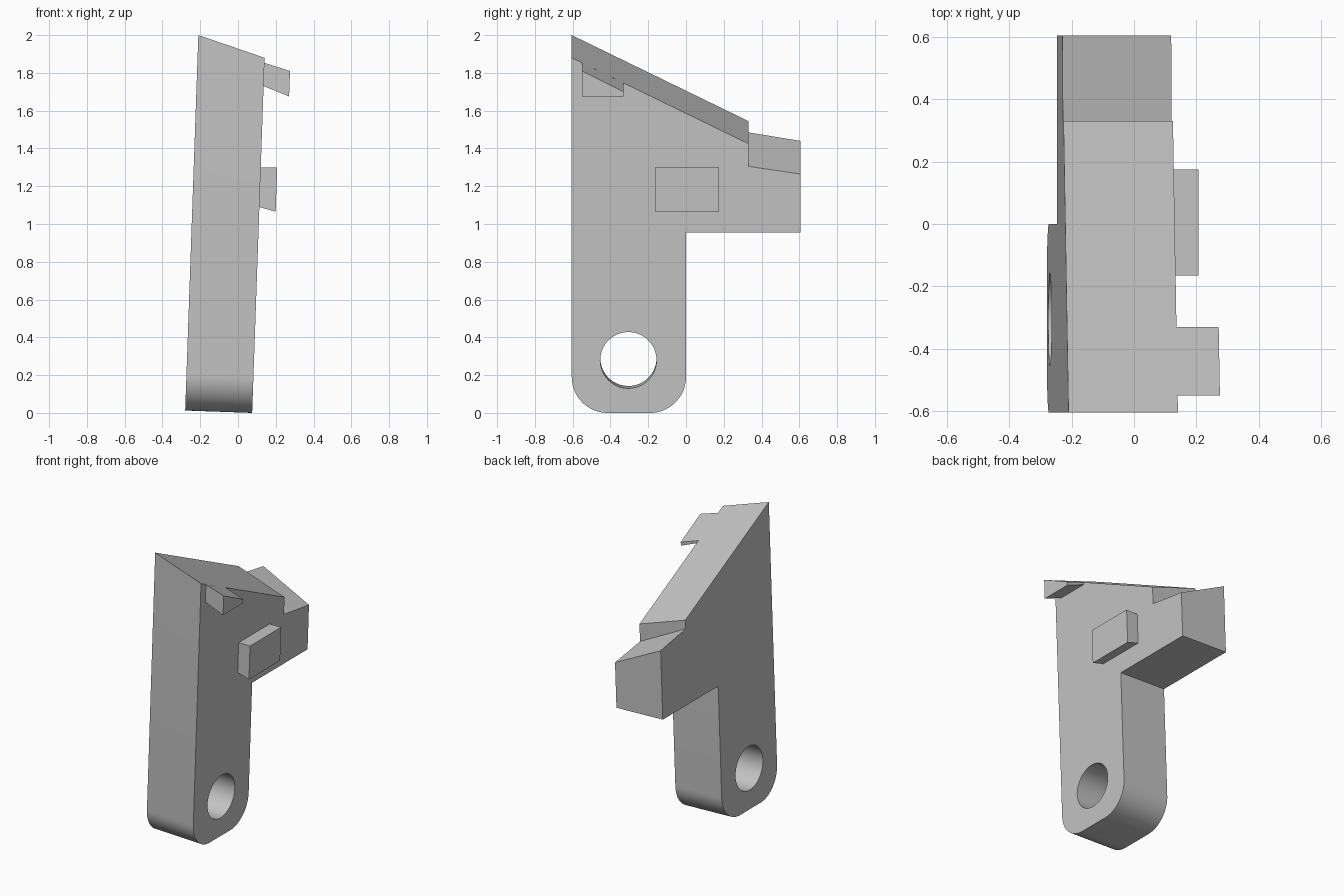
import bpy, bmesh, math
from mathutils import Matrix

if "Cube" in bpy.data.objects:
    bpy.data.objects.remove(bpy.data.objects["Cube"], do_unlink=True)

LEAN = 0.035                      # sideways lean of the whole part
FACE_NEG, FACE_POS = -0.28, 0.075  # x of the two broad faces at the ground
DROP = 0.0125                     # height difference across the thickness

grey = bpy.data.materials.new("plain grey")
grey.use_nodes = True
grey.diffuse_color = (0.55, 0.55, 0.55, 1)
grey.node_tree.nodes["Principled BSDF"].inputs["Base Color"].default_value = grey.diffuse_color


def finish(name, bm):
    bmesh.ops.recalc_face_normals(bm, faces=bm.faces)
    mesh = bpy.data.meshes.new(name)
    bm.to_mesh(mesh)
    bm.free()
    mesh.materials.append(grey)
    obj = bpy.data.objects.new(name, mesh)
    bpy.context.collection.objects.link(obj)
    return obj


def leaning_prism(name, profile, x_outer, x_inner):
    """Loft a (y, outer z, inner z) profile between two leaning planes."""
    bm = bmesh.new()
    outer = [bm.verts.new((x_outer + LEAN * a, y, a)) for y, a, b in profile]
    inner = [bm.verts.new((x_inner + LEAN * b, y, b)) for y, a, b in profile]
    bm.faces.new(outer)
    bm.faces.new(inner[::-1])
    for i in range(len(profile)):
        j = (i + 1) % len(profile)
        bm.faces.new((outer[i], outer[j], inner[j], inner[i]))
    return finish(name, bm)


def corner(y, z, radius, start, steps=16):
    """Rounded lower corner as profile points."""
    points = []
    for i in range(steps + 1):
        a = math.radians(start + 90 * i / steps)
        h = z + radius * math.sin(a)
        points.append((y + radius * math.cos(a), h, h + DROP))
    return points


# Main plate: rounded leg, arm and sloping top
R = 0.19
profile = corner(-0.605 + R, R, R, 180) + corner(-R, R, R, 270)
profile += [(0, 0.955, 0.955 + DROP), (0.605, 0.955, 0.955 + DROP),
            (0.605, 1.265, 1.44), (0.33, 1.305, 1.485),
            (0.33, 1.425, 1.545), (-0.605, 1.88, 2.0)]
body = leaning_prism("bracket_body", profile, FACE_POS, FACE_NEG)

# Round hole through the foot
bm = bmesh.new()
bmesh.ops.create_cone(bm, cap_ends=True, segments=64, radius1=0.149, radius2=0.149, depth=1)
bmesh.ops.transform(bm, verts=bm.verts, matrix=Matrix.Translation((-0.09, -0.305, 0.285))
                    @ Matrix.Rotation(math.radians(90) + LEAN, 4, 'Y'))
cutter = finish("hole_cutter", bm)
cutter.hide_render = True
cut = body.modifiers.new("hole", 'BOOLEAN')
cut.operation = 'DIFFERENCE'
cut.solver = 'EXACT'
cut.object = cutter
bpy.context.view_layer.objects.active = body
bpy.ops.object.select_all(action='DESELECT')
body.select_set(True)
bpy.ops.object.modifier_apply(modifier="hole")
bpy.data.objects.remove(cutter, do_unlink=True)
bpy.ops.object.shade_smooth_by_angle(angle=math.radians(25))

# Tab flush with the sloping top
leaning_prism("upper_tab", [(-0.55, 1.675, 1.73), (-0.33, 1.675, 1.73),
                            (-0.33, 1.70, 1.746), (-0.55, 1.81, 1.853)], 0.212, FACE_POS)

# Block on the middle of the broad face
leaning_prism("middle_tab", [(-0.165, 1.065, 1.09), (0.175, 1.065, 1.09),
                             (0.175, 1.298, 1.298), (-0.165, 1.298, 1.298)], 0.162, FACE_POS)
